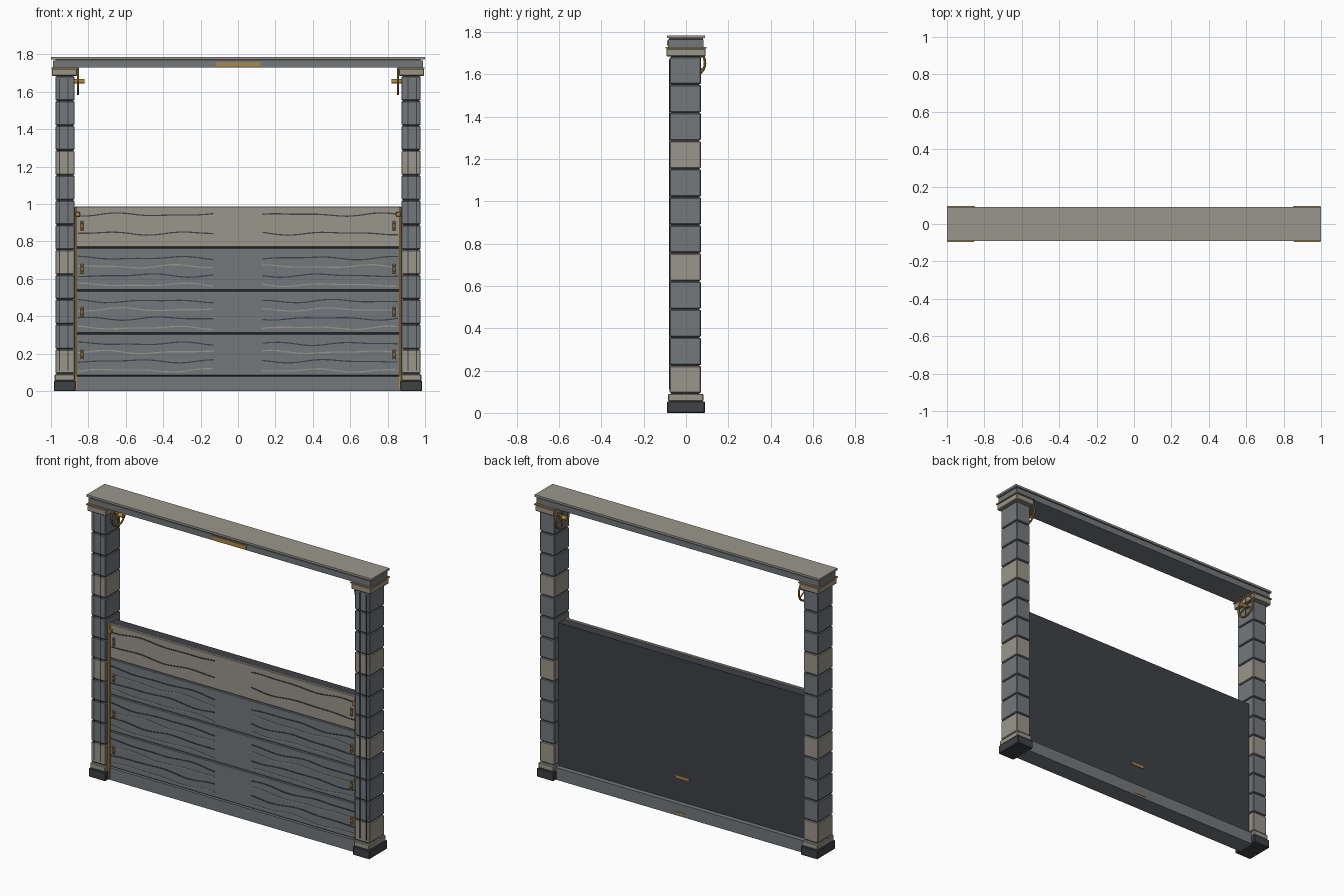
import bpy, math, random

if "Cube" in bpy.data.objects:
    bpy.data.objects.remove(bpy.data.objects["Cube"])

random.seed(4)


def material(name, rgb):
    m = bpy.data.materials.new(name)
    lin = [((c / 255 + 0.055) / 1.055) ** 2.4 for c in rgb]
    m.diffuse_color = (*lin, 1)
    m.use_nodes = True
    m.node_tree.nodes["Principled BSDF"].inputs["Base Color"].default_value = m.diffuse_color
    return m


GREY = material("slate grey", (115, 120, 124))
LIGHT = material("pale stone", (153, 150, 139))
DARK = material("dark slate", (62, 65, 70))
BRASS = material("brass", (176, 136, 72))


def box(name, x, y, z, mat, bevel=0.0):
    """Box from (min, max) ranges."""
    bpy.ops.mesh.primitive_cube_add(size=1, location=[sum(r) / 2 for r in (x, y, z)])
    ob = bpy.context.object
    ob.name = name
    ob.scale = [abs(r[1] - r[0]) for r in (x, y, z)]
    bpy.ops.object.transform_apply(location=False, rotation=False, scale=True)
    ob.data.materials.append(mat)
    if bevel:
        b = ob.modifiers.new("Bevel", "BEVEL")
        b.width, b.segments = bevel, 1
    return ob


def sided(s, a, b):
    return (min(s * a, s * b), max(s * a, s * b))


def rod(name, a, b, r, mat, axis, sides=12):
    """Cylinder between a and b, turned to the given rotation."""
    mid = [(p + q) / 2 for p, q in zip(a, b)]
    bpy.ops.mesh.primitive_cylinder_add(vertices=sides, radius=r, depth=math.dist(a, b),
                                        location=mid, rotation=axis)
    ob = bpy.context.object
    ob.name = name
    ob.data.materials.append(mat)
    bpy.ops.object.shade_smooth_by_angle()
    return ob


def grain(name, x0, x1, z, y, mat):
    """Thin wavy ribbon lying on the front of a board."""
    n, w = 16, 0.0032
    p, q = random.uniform(0, 6), random.uniform(0, 6)
    verts, faces = [], []
    for i in range(n + 1):
        t = i / n
        zz = z + 0.006 * math.sin(9 * t + p) + 0.004 * math.sin(15 * t + q)
        x = x0 + (x1 - x0) * t
        verts += [(x, y, zz - w), (x, y, zz + w)]
        if i:
            k = 2 * i
            faces.append((k - 2, k, k + 1, k - 1))
    me = bpy.data.meshes.new(name)
    me.from_pydata(verts, [], faces)
    ob = bpy.data.objects.new(name, me)
    bpy.context.collection.objects.link(ob)
    me.materials.append(mat)
    sol = ob.modifiers.new("Solidify", "SOLIDIFY")
    sol.thickness, sol.offset = 0.003, 0


# Posts with base, stacked blocks, capital and front flutes
BLOCK0, BLOCK_H = 0.092, 0.1328
for s, side in ((-1, "left"), (1, "right")):
    box(f"{side}_post_base", sided(s, 0.868, 0.985), (-0.09, 0.09), (0, 0.055), DARK, 0.004)
    box(f"{side}_post_plinth", sided(s, 0.872, 0.98), (-0.085, 0.082), (0.055, 0.09), LIGHT, 0.004)
    box(f"{side}_post_core", sided(s, 0.88, 0.97), (-0.07, 0.065), (0.09, 1.69), DARK)
    for i in range(12):
        z = BLOCK0 + i * BLOCK_H
        box(f"{side}_post_block_{i}", sided(s, 0.874, 0.977), (-0.077, 0.071),
            (z + 0.002, z + BLOCK_H - 0.003), LIGHT if i % 4 == 0 else GREY, 0.004)
    for k, x in enumerate((0.909, 0.955)):
        box(f"{side}_post_flute_{k}", sided(s, x - 0.003, x + 0.003), (-0.081, -0.074),
            (0.11, 1.67), DARK)
    box(f"{side}_capital", sided(s, 0.86, 0.995), (-0.093, 0.093), (1.685, 1.723), LIGHT, 0.004)
    box(f"{side}_capital_trim", sided(s, 0.855, 0.998), (-0.096, 0.096), (1.723, 1.73), BRASS)

    # Pulley wheel on the inner side of the post
    cx, cy, cz, r = s * 0.855, 0.022, 1.655, 0.068
    bpy.ops.mesh.primitive_torus_add(location=(cx, cy, cz), rotation=(0, math.pi / 2, 0),
                                     major_radius=r, minor_radius=0.006,
                                     major_segments=28, minor_segments=8)
    wheel = bpy.context.object
    wheel.name = f"{side}_pulley_rim"
    wheel.data.materials.append(BRASS)
    bpy.ops.object.shade_smooth_by_angle()
    for k in range(3):
        a = k * math.pi / 3
        d = (0, math.sin(a) * r, math.cos(a) * r)
        rod(f"{side}_pulley_spoke_{k}", (cx, cy - d[1], cz - d[2]), (cx, cy + d[1], cz + d[2]),
            0.004, BRASS, (-a, 0, 0), 8)
    rod(f"{side}_pulley_axle", (s * 0.88, cy, cz), (s * 0.82, cy, cz), 0.012, BRASS,
        (0, math.pi / 2, 0))

    # Guide rail and latch beside the gate
    box(f"{side}_guide_rail", sided(s, 0.861, 0.871), (-0.062, -0.045), (0.01, 0.985), BRASS)
    box(f"{side}_latch", sided(s, 0.845, 0.87), (-0.066, -0.045), (0.933, 0.958), BRASS, 0.003)

# Top beam, slab and plaque
box("top_beam", (-0.99, 0.99), (-0.085, 0.083), (1.73, 1.766), GREY)
box("beam_joint", (-0.975, 0.975), (-0.08, 0.08), (1.766, 1.772), DARK)
box("top_slab", (-1, 1), (-0.09, 0.09), (1.772, 1.785), LIGHT)
box("beam_plaque", (-0.12, 0.12), (-0.09, -0.084), (1.737, 1.76), BRASS)

# Sill and dark gate backing
box("sill", (-0.872, 0.872), (-0.055, 0.06), (0, 0.077), GREY)
box("gate_backing", (-0.876, 0.876), (-0.035, 0.03), (0.07, 0.983), DARK)
box("backing_plate", (-0.045, 0.045), (0.028, 0.034), (0.225, 0.24), BRASS)
box("sill_plate", (-0.04, 0.04), (0.058, 0.063), (0.015, 0.024), BRASS)

# Gate boards with grain and hinge clips
FRONT = -0.05
BOARD_Z = (0.08, 0.308, 0.538, 0.768, 0.99)
for i in range(4):
    z0, z1 = BOARD_Z[i], BOARD_Z[i + 1]
    top = i == 3
    box(f"gate_board_{i}", (-0.872, 0.872), (FRONT, -0.03), (z0 + 0.003, z1 - 0.003),
        LIGHT if top else GREY, 0.003)
    lines = ((0.075, DARK), (0.175, DARK)) if top else \
        ((0.03, LIGHT), (0.08, DARK), (0.128, LIGHT), (0.173, DARK))
    clip_z = z0 + 0.115
    for s, side in ((-1, "left"), (1, "right")):
        for k, (dz, mat) in enumerate(lines):
            grain(f"{side}_grain_{i}_{k}", s * 0.13, s * 0.855, z0 + dz, FRONT - 0.0015, mat)
        box(f"{side}_clip_{i}", sided(s, 0.826, 0.842), (FRONT - 0.009, FRONT),
            (clip_z - 0.025, clip_z + 0.025), BRASS, 0.002)
        for k, dz in enumerate((-0.013, 0.013)):
            z = clip_z + dz
            rod(f"{side}_clip_rivet_{i}_{k}", (s * 0.834, FRONT - 0.011, z),
                (s * 0.834, FRONT - 0.005, z), 0.005, DARK, (math.pi / 2, 0, 0), 8)
